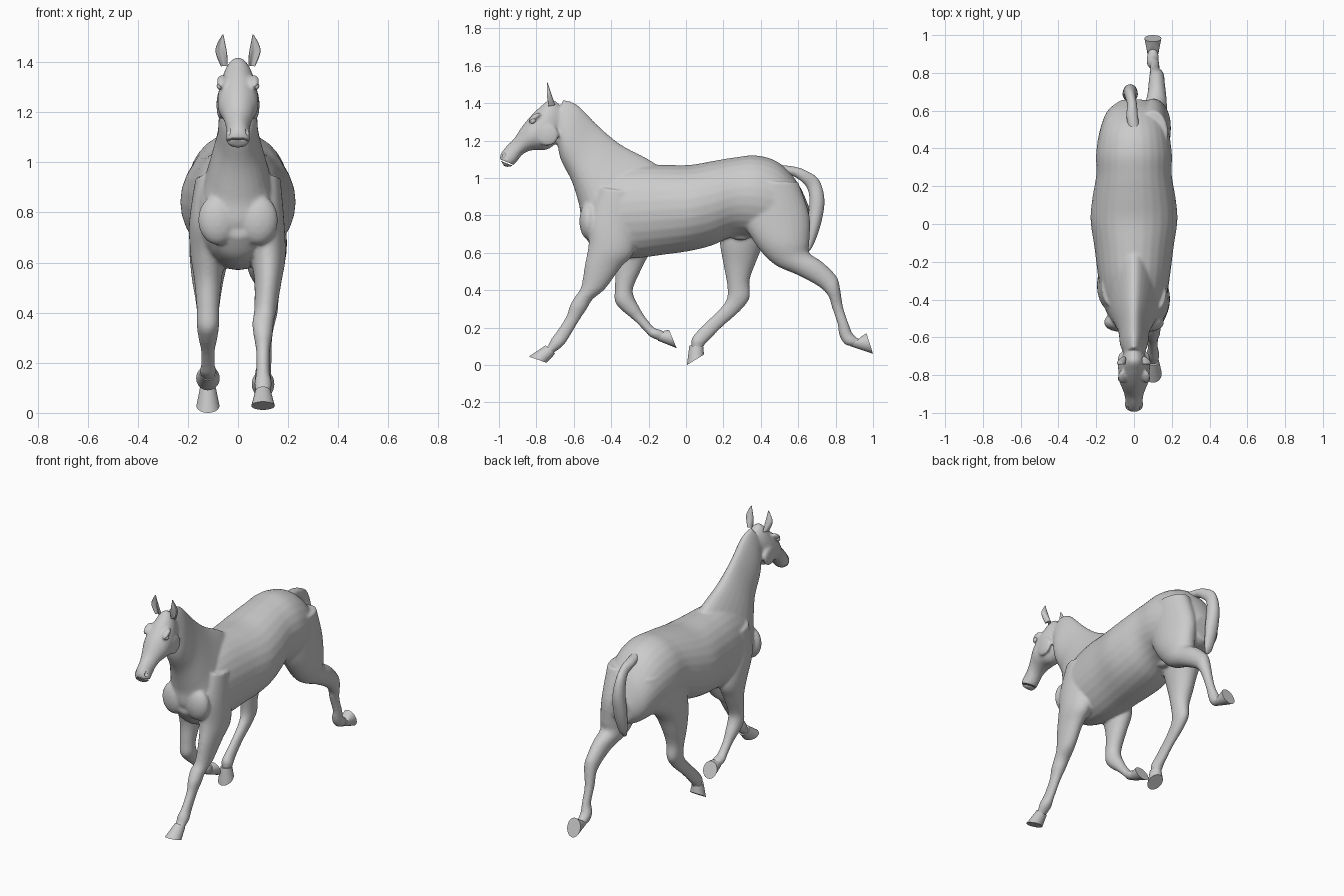
import bpy, bmesh, math
from mathutils import Vector, Matrix

UNIT = 0.01  # station numbers are hundredths
SIDES = 28

default_cube = bpy.data.objects.get("Cube")
if default_cube:
    bpy.data.objects.remove(default_cube, do_unlink=True)

coat = bpy.data.materials.new("coat_grey")
coat.use_nodes = True
coat.diffuse_color = (0.6, 0.6, 0.6, 1)
coat.node_tree.nodes["Principled BSDF"].inputs["Base Color"].default_value = coat.diffuse_color


def catmull(a, b, c, d, t):
    """Smooth blend from b to c."""
    return b + (c - a) * (t / 2) + (a * 2 - b * 5 + c * 4 - d) * (t * t / 2) \
        + (b * 3 - a - c * 3 + d) * (t ** 3 / 2)


def refine(stations, steps):
    rows = [Vector(s) for s in stations]
    last = len(rows) - 1
    result = []
    for i in range(last):
        before, after = rows[max(i - 1, 0)], rows[min(i + 2, last)]
        for k in range(steps):
            result.append(catmull(before, rows[i], rows[i + 1], after, k / steps))
    return result + [rows[last]]


def loft(bm, stations, steps=5, peak=0, dent=0, mirror=False):
    """Skin oval sections; each station is edge y, z, opposite y, z, half width, x."""
    side = -1 if mirror else 1
    rings = []
    for y1, z1, y2, z2, width, x in refine(stations, steps):
        ring = []
        for k in range(SIDES):
            angle = math.tau * k / SIDES
            c, s = math.cos(angle), math.sin(angle)
            s *= 1 - peak * c
            c -= dent * max(c, 0) ** 3
            blend = (1 + c) / 2
            point = Vector((side * (x + s * width), y2 + (y1 - y2) * blend, z2 + (z1 - z2) * blend))
            ring.append(bm.verts.new(point * UNIT))
        rings.append(ring)
    faces = [bm.faces.new(rings[0]), bm.faces.new(rings[-1][::-1])]
    for a, b in zip(rings, rings[1:]):
        for k in range(SIDES):
            n = (k + 1) % SIDES
            faces.append(bm.faces.new((a[k], b[k], b[n], a[n])))
    bmesh.ops.recalc_face_normals(bm, faces=faces)


def blob(bm, centre, radii, tilt=0):
    """Tilted ellipsoid in the same hundredth units."""
    place = Matrix.Translation(Vector(centre) * UNIT) @ Matrix.Rotation(math.radians(tilt), 4, "X")
    scale = Matrix.Diagonal((*(Vector(radii) * UNIT), 1))
    bmesh.ops.create_uvsphere(bm, u_segments=20, v_segments=12, radius=1, matrix=place @ scale)


def finish(bm, name, angle=50):
    mesh = bpy.data.meshes.new(name)
    bm.to_mesh(mesh)
    bm.free()
    mesh.materials.append(coat)
    obj = bpy.data.objects.new(name, mesh)
    bpy.context.collection.objects.link(obj)
    bpy.ops.object.select_all(action="DESELECT")
    obj.select_set(True)
    bpy.context.view_layer.objects.active = obj
    bpy.ops.object.shade_smooth_by_angle(angle=math.radians(angle))
    return obj


def width_only(stations):
    """Centre stations that carry no x of their own."""
    return [(*s, 0) for s in stations]


torso = width_only([
    (-55, 86, -55, 70, 7), (-50, 98, -49, 62, 13), (-40, 104, -40, 58, 17),
    (-28, 107, -28, 57, 19), (-12, 107, -12, 59, 21), (2, 107, 2, 61, 23),
    (14, 109, 14, 64, 22), (26, 111, 26, 69, 20), (38, 112, 38, 68, 20),
    (50, 108, 50, 66, 18), (60, 97, 60, 66, 14), (66, 84, 65, 68, 7)])
neck = width_only([
    (-66, 142, -69, 121, 5), (-58, 139, -67, 110, 7), (-47, 128, -61, 98, 8),
    (-35, 118, -57, 85, 11), (-20, 110, -54, 72, 14), (-8, 102, -35, 63, 15)])
head = width_only([
    (-65, 137, -66, 123, 4), (-72, 142, -70, 118, 6.5), (-78, 138, -75, 115, 8),
    (-84, 132, -81, 115, 8), (-88, 127, -85, 114, 6.5), (-92, 121, -88, 112, 5.2),
    (-96, 117, -91, 108, 4.6), (-99, 113, -94, 106, 4.8), (-99.5, 110, -97, 106, 3.4)])

# Legs run from inside the body to the pastern
left_foreleg = [
    (-46, 95, -26, 92, 6, 11), (-52, 78, -26, 74, 7.5, 11), (-52, 65, -28, 60, 7, 12),
    (-54, 54, -35, 52, 5.5, 12), (-56, 42, -43, 41, 4.5, 11), (-59, 37, -50, 35, 4.3, 10),
    (-62, 32, -53, 30, 3.8, 10), (-64, 26, -57, 24, 2.8, 10), (-69, 18, -63, 14, 2.7, 10),
    (-72, 14, -66, 10, 3.5, 10), (-74, 10, -70, 7, 3, 10), (-77, 8, -72, 5, 2.5, 10)]
right_foreleg = [
    (-44, 95, -22, 92, 6, 11), (-46, 78, -20, 74, 7.5, 12), (-41, 64, -19, 62, 7, 12),
    (-38, 53, -23, 53, 5.5, 12), (-38, 42, -28, 42, 4.5, 12), (-38, 34, -28, 37, 4.5, 12),
    (-34, 29, -25, 31, 3.8, 12), (-28, 24, -22, 26, 2.8, 12), (-22, 18, -17, 20, 2.8, 12),
    (-19, 15, -14, 19, 3.4, 12), (-14, 13, -12, 18, 2.9, 12), (-11, 13, -10, 17, 2.4, 12)]
left_hindleg = [
    (34, 98, 60, 98, 8, 10), (30, 80, 66, 80, 9, 10), (37, 65, 66, 66, 8.5, 11),
    (47, 54, 66, 60, 7, 11), (60, 48, 73, 55, 5.2, 12), (71, 42, 80, 48, 4.2, 12),
    (76, 37, 82, 43, 3.8, 12), (78, 31, 84, 31, 2.8, 11), (81, 22, 87, 22, 2.5, 11),
    (82, 16, 89, 17, 3.2, 10), (85, 11, 91, 15, 3.2, 10), (90, 10, 92, 14, 2.6, 10),
    (93, 10, 95, 14, 2.3, 10)]
right_hindleg = [
    (22, 95, 58, 95, 8, 10), (18, 78, 55, 76, 9, 10), (18, 66, 43, 66, 8.5, 11),
    (20, 54, 37, 54, 6.5, 12), (22, 43, 34, 45, 4.8, 12), (22, 36, 34, 36, 4, 12),
    (19, 31, 29, 29, 3.2, 12), (13, 25, 20, 21, 2.6, 12), (6, 18, 13, 14, 2.8, 12),
    (3, 14, 10, 11, 3.3, 12), (3, 10, 9, 9, 2.8, 12), (3, 6, 8, 7, 2.4, 12)]

# Body: overlapping forms fused into one skin
bm = bmesh.new()
loft(bm, torso)
loft(bm, neck, peak=0.35)
loft(bm, head, peak=0.1)
for leg, is_right in ((left_foreleg, False), (left_hindleg, False),
                      (right_foreleg, True), (right_hindleg, True)):
    loft(bm, leg, mirror=is_right)
blob(bm, (0, 27, 70), (3, 7, 3), -12)  # sheath
for side in (-1, 1):
    blob(bm, (side * 7, -74, 123), (1.6, 6, 6))  # cheek
    blob(bm, (side * 6.6, -81, 132.5), (2, 4, 1.5), 35)  # brow
    blob(bm, (side * 8, -52, 77), (8, 5, 10))  # breast
body = finish(bm, "horse_body", 180)

# Nostrils and mouth line are carved out
bm = bmesh.new()
for side in (-1, 1):
    blob(bm, (side * 4.2, -97.5, 112.5), (1.3, 1, 2), -30)
blob(bm, (0, -96, 108.3), (9, 4.5, 0.4), -22)
cutter = finish(bm, "muzzle_cutter")
cutter.hide_render = True
cutter.hide_set(True)

remesh = body.modifiers.new("fuse", "REMESH")
remesh.mode = "VOXEL"
remesh.voxel_size = 0.008
remesh.use_smooth_shade = True
soften = body.modifiers.new("soften", "SMOOTH")
soften.factor = 0.5
soften.iterations = 7
carve = body.modifiers.new("carve", "BOOLEAN")
carve.operation = "DIFFERENCE"
carve.object = cutter

# Hooves: straight-sided cups with a flat sole
hooves = {
    "left_fore_hoof": ((-75, 10.5, -70, 6, 3.2, 10), (-84, 4.5, -74.5, 1.2, 4.7, 10)),
    "right_fore_hoof": ((-15, 13, -11.5, 18.5, 3.2, 12), (-5, 9, -9, 18.7, 4.7, 12)),
    "left_hind_hoof": ((88, 10, 93.5, 15, 3, 10), (100, 6, 96.5, 17, 4.5, 10)),
    "right_hind_hoof": ((1.8, 10.5, 9.3, 9.5, 3.2, 12), (0.5, 0, 9.6, 5.6, 4.6, 12)),
}
for name, shape in hooves.items():
    bm = bmesh.new()
    loft(bm, shape, steps=3, mirror=name.startswith("right"))
    finish(bm, name)

# Ears: cupped leaves, opening forward
for name, is_right in (("left_ear", False), ("right_ear", True)):
    bm = bmesh.new()
    loft(bm, [(-75, 138, -70, 139, 1.4, 5.5), (-75.5, 142, -71, 142, 2.1, 6.3),
              (-75.5, 145, -72, 145, 2.2, 6.8), (-75, 148, -73, 148, 1.4, 6.6),
              (-74.4, 151, -74, 151, 0.2, 6)], dent=1.1, mirror=is_right)
    finish(bm, name, 60)

# Eyes
for name, side in (("left_eye", 1), ("right_eye", -1)):
    bm = bmesh.new()
    blob(bm, (side * 7.3, -81.8, 130.5), (1.2, 1.7, 1.3), 30)
    finish(bm, name)

# Tail
bm = bmesh.new()
loft(bm, [(50, 107, 52, 101, 3, 0), (58, 106, 57, 101, 3, -1), (64, 104, 62, 98, 2.6, -1),
          (71, 99, 65, 94, 2.8, -2), (74, 88, 66, 88, 3.6, -2), (72, 75, 65, 75, 4, -2),
          (68, 64, 64, 62, 2.5, -2), (65, 60, 64, 60, 0.8, -2)])
finish(bm, "tail", 180)
